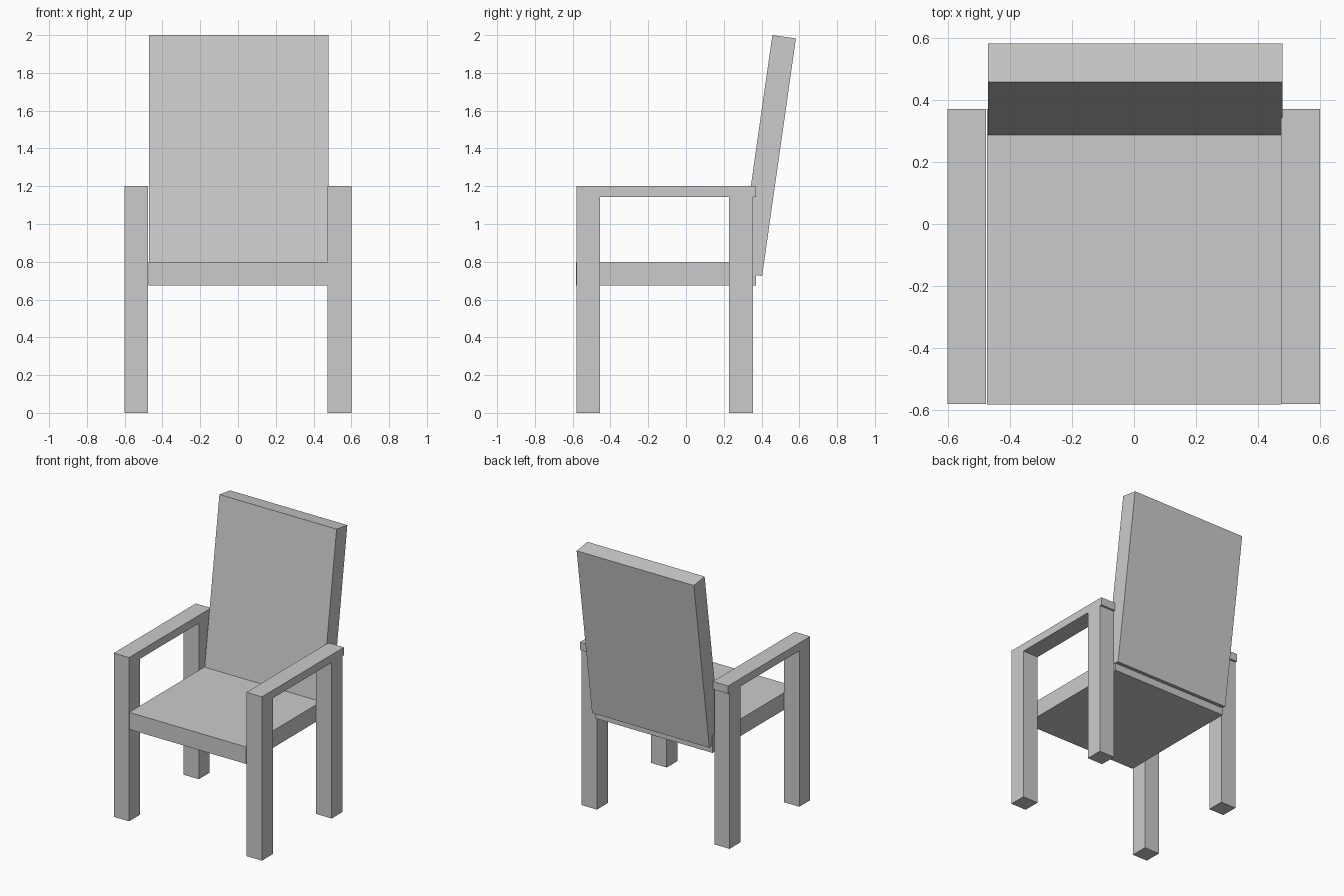
import bpy
import math

cube = bpy.data.objects.get("Cube")
if cube:
    bpy.data.objects.remove(cube, do_unlink=True)

# Single plain grey finish
grey = bpy.data.materials.new("plain_grey")
grey.use_nodes = True
colour = (0.6, 0.6, 0.6, 1)
grey.diffuse_color = colour
grey.node_tree.nodes["Principled BSDF"].inputs["Base Color"].default_value = colour


def box(name, x, y, z, tilt=0):
    """Box from (low, high) ranges on each axis, tilted about its centre."""
    ranges = (x, y, z)
    bpy.ops.mesh.primitive_cube_add(size=1, location=[(a + b) / 2 for a, b in ranges])
    ob = bpy.context.object
    ob.name = name
    ob.scale = [b - a for a, b in ranges]
    bpy.ops.object.transform_apply(location=False, rotation=False, scale=True)
    ob.rotation_euler.x = math.radians(tilt)
    ob.data.materials.append(grey)
    return ob


FRONT = -0.58
ARM_BOTTOM, ARM_TOP = 1.142, 1.2
sides = {"left": (0.474, 0.6), "right": (-0.601, -0.477)}

# Legs and armrests on both sides
for side, x in sides.items():
    box(f"front_leg_{side}", x, (FRONT, -0.454), (0, ARM_BOTTOM))
    box(f"back_leg_{side}", x, (0.228, 0.354), (0, ARM_BOTTOM))
    box(f"armrest_{side}", x, (FRONT, 0.37), (ARM_BOTTOM, ARM_TOP))

# Seat slab between the legs
box("seat", (-0.474, 0.474), (FRONT - 0.002, 0.37), (0.675, 0.8))

# Backrest leaning backwards
box("backrest", (-0.471, 0.479), (0.367, 0.493), (0.7275, 1.9975), tilt=-8.1)
